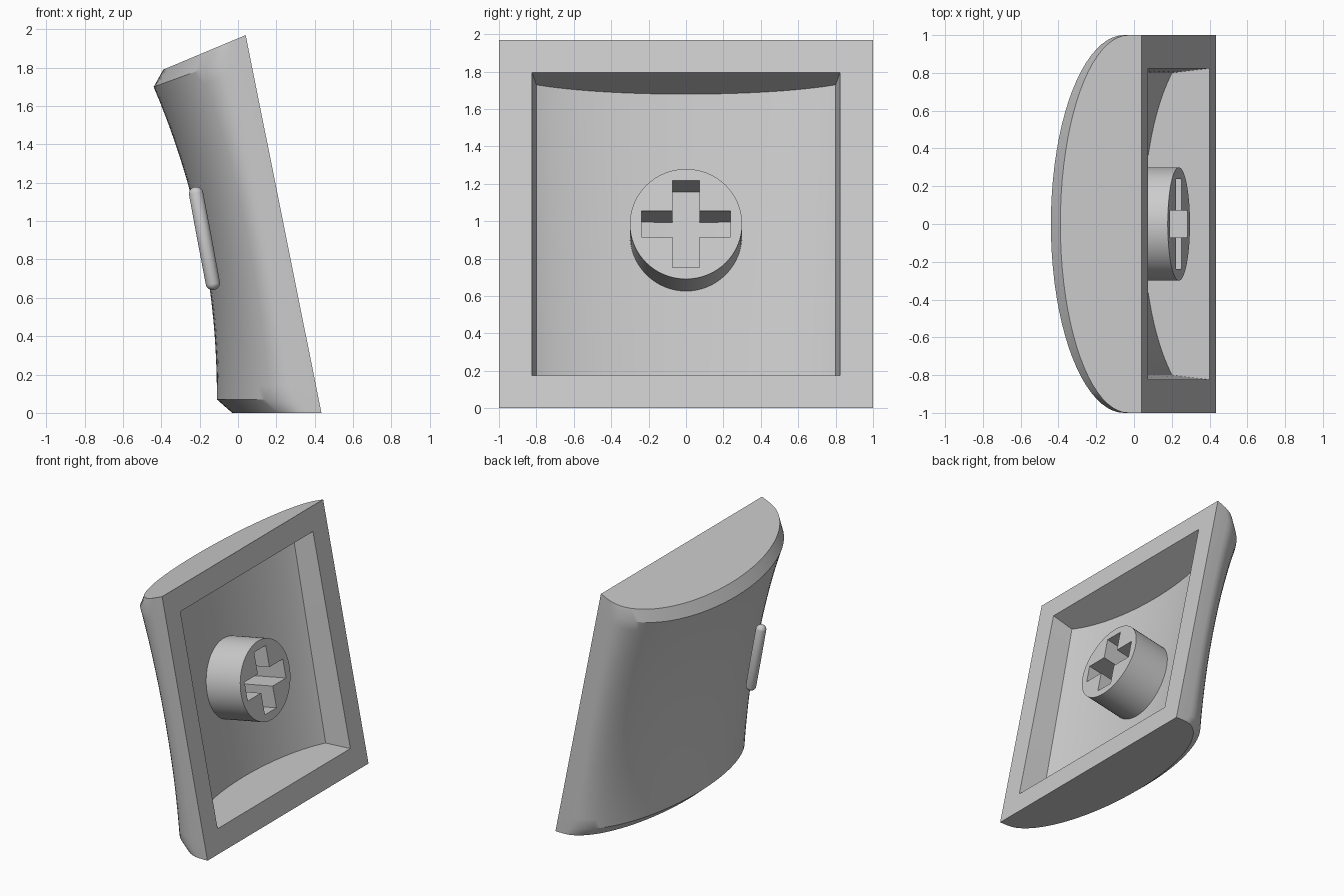
import bpy
import bmesh
from math import sin, cos, pi, sqrt, atan2
from mathutils import Matrix, Vector

if "Cube" in bpy.data.objects:
    bpy.data.objects.remove(bpy.data.objects["Cube"])

grey = bpy.data.materials.new("plain_grey")
grey.use_nodes = True
colour = (0.6, 0.6, 0.6, 1)
grey.diffuse_color = colour
grey.node_tree.nodes["Principled BSDF"].inputs["Base Color"].default_value = colour

# Open face of the cap: a tilted square between these two edges
LOW, HIGH = Vector((0.435, 0, 0)), Vector((0.04, 0, 1.97))
MIDDLE = (LOW + HIGH) / 2
TILT = atan2(LOW.x - HIGH.x, HIGH.z)
ARC = [pi * i / 40 for i in range(41)]


def add_object(name, bm):
    bmesh.ops.recalc_face_normals(bm, faces=bm.faces)
    mesh = bpy.data.meshes.new(name)
    bm.to_mesh(mesh)
    bm.free()
    mesh.materials.append(grey)
    obj = bpy.data.objects.new(name, mesh)
    bpy.context.collection.objects.link(obj)
    return obj


def activate(obj):
    bpy.ops.object.select_all(action="DESELECT")
    obj.select_set(True)
    bpy.context.view_layer.objects.active = obj


def loft(name, rings):
    bm = bmesh.new()
    loops = [[bm.verts.new(p) for p in ring] for ring in rings]
    for a, b in zip(loops, loops[1:]):
        for i in range(len(a)):
            j = (i + 1) % len(a)
            bm.faces.new((a[i], a[j], b[j], b[i]))
    bm.faces.new(loops[0])
    bm.faces.new(loops[-1])
    return add_object(name, bm)


def cut(obj, cutter):
    cutter.hide_render = True
    mod = obj.modifiers.new("cut", "BOOLEAN")
    mod.operation = "DIFFERENCE"
    mod.solver = "EXACT"
    mod.object = cutter
    activate(obj)
    bpy.ops.object.modifier_apply(modifier=mod.name)
    bpy.data.objects.remove(cutter)


def smooth(obj):
    activate(obj)
    bpy.ops.object.shade_smooth_by_angle(angle=pi / 6)


# Outer shell: arched sections with short straight sides and chamfered ends
def shell_ring(t, crest, side):
    base = LOW.lerp(HIGH, t)
    reach = Vector((crest[0], 0, crest[1])) - base
    ring = [base + Vector((0, -1, 0))]
    for a in ARC:
        ring.append(base + reach * (side + (1 - side) * sin(a)) + Vector((0, -cos(a), 0)))
    ring.append(base + Vector((0, 1, 0)))
    return ring


rings = [shell_ring(0, (-0.03, 0), 0.16)]
for i in range(25):
    s = i / 24
    crest = (-0.11 - 0.33 * s ** 2.1, 0.07 + 1.63 * s)
    rings.append(shell_ring(0.035 + 0.92 * s, crest, 0.22))
rings.append(shell_ring(1, (-0.39, 1.79), 0.16))
cap = loft("cap_shell", rings)


# Hollow: tapered side walls and an arched floor
def hollow_ring(s):
    base = LOW.lerp(HIGH, 0.089 + 0.822 * s)
    inward = Vector((-1, 0, -0.42 * s))
    depth = 0.35 - 0.075 * s
    ring = [base - inward * 0.03 + Vector((0, -0.828, 0))]
    for a in ARC:
        y = -0.8 * cos(a)
        ring.append(base + inward * depth * sqrt(1 - (y / 0.97) ** 2) + Vector((0, y, 0)))
    ring.append(base - inward * 0.03 + Vector((0, 0.828, 0)))
    return ring


cut(cap, loft("hollow_cutter", [hollow_ring(i / 12) for i in range(13)]))
smooth(cap)

# Round stem with a cross-shaped socket, flush with the open face
frame = Matrix.Translation(MIDDLE) @ Matrix.Rotation(-(pi / 2 + TILT), 4, "Y")
bm = bmesh.new()
bmesh.ops.create_cone(bm, cap_ends=True, segments=64, radius1=0.3, radius2=0.3, depth=0.38,
                      matrix=frame @ Matrix.Translation((0, 0, 0.19)))
stem = add_object("stem", bm)
for size in ((0.475, 0.144, 0.7), (0.144, 0.475, 0.7)):
    bm = bmesh.new()
    bmesh.ops.create_cube(bm, size=1, matrix=frame @ Matrix.Translation((0, 0, -0.02))
                          @ Matrix.Diagonal((*size, 1)))
    cut(stem, add_object("socket_cutter", bm))
smooth(stem)

# Raised finger bar: a capsule lying on the outer face
bm = bmesh.new()
bmesh.ops.create_uvsphere(bm, u_segments=24, v_segments=16, radius=0.038)
for v in bm.verts:
    if abs(v.co.z) > 0.001:
        v.co.z += 0.235 if v.co.z > 0 else -0.235
bm.transform(Matrix.Translation((-0.175, -0.62, 0.91)) @ Matrix.Rotation(-0.185, 4, "Y"))
smooth(add_object("finger_bar", bm))
